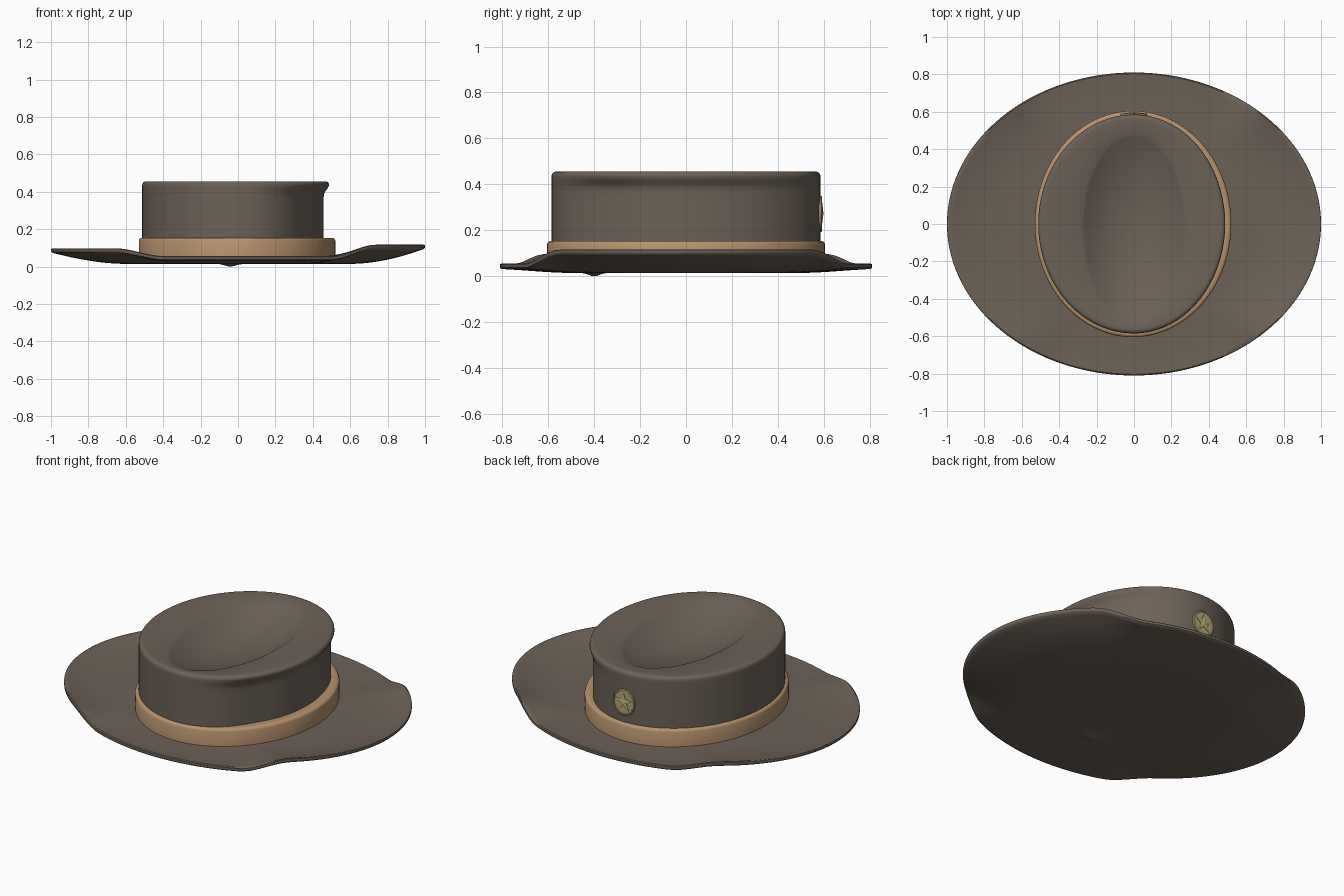
import bpy, bmesh
from math import sin, cos, pi, tau, radians, sqrt, exp

if "Cube" in bpy.data.objects:
    bpy.data.objects.remove(bpy.data.objects["Cube"])

N = 128


def material(name, rgb):
    m = bpy.data.materials.new(name)
    m.diffuse_color = (*rgb, 1)
    m.use_nodes = True
    m.node_tree.nodes["Principled BSDF"].inputs["Base Color"].default_value = m.diffuse_color
    return m


felt = material("felt", (0.15, 0.12, 0.095))
leather = material("leather", (0.48, 0.29, 0.15))
brass = material("brass", (0.45, 0.38, 0.17))


def smoothstep(a, b, v):
    t = min(max((v - a) / (b - a), 0), 1)
    return t * t * (3 - 2 * t)


def finish(name, bm, mat, angle=40):
    bmesh.ops.recalc_face_normals(bm, faces=bm.faces)
    me = bpy.data.meshes.new(name)
    bm.to_mesh(me)
    bm.free()
    ob = bpy.data.objects.new(name, me)
    bpy.context.collection.objects.link(ob)
    me.materials.append(mat)
    bpy.ops.object.select_all(action='DESELECT')
    ob.select_set(True)
    bpy.context.view_layer.objects.active = ob
    bpy.ops.object.shade_smooth_by_angle(angle=radians(angle))
    return ob


def loft(name, rings, mat, cap=True, closed=False):
    """Skin a list of functions angle -> (x, y, z)."""
    bm = bmesh.new()
    loops = [[bm.verts.new(f(tau * i / N)) for i in range(N)] for f in rings]
    pairs = list(zip(loops, loops[1:])) + ([(loops[-1], loops[0])] if closed else [])
    for a, b in pairs:
        for i in range(N):
            j = (i + 1) % N
            bm.faces.new((a[i], a[j], b[j], b[i]))
    if cap:
        bm.faces.new(loops[0])
        bm.faces.new(loops[-1])
    return finish(name, bm, mat)


# Brim: solid oval sheet, turned up at both sides
def brim_ring(r, side):
    def f(a):
        x, y = cos(a) * r, 0.81 * sin(a) * r
        ex = cos(a)
        edge = 0.045 + 0.063 * smoothstep(0.5, 0.74, ex) + 0.043 * smoothstep(0.4, 0.66, -ex)
        t = max((r - 0.6) / 0.4, 0)
        mid = 0.034 + (edge - 0.034) * t ** 2
        half = 0.012 + 0.007 * (1 - smoothstep(0.6, 0.95, r))
        z = mid + side * half
        # small pucker under the front
        if side < 0:
            z -= 0.016 * exp(-(((x + 0.04) / 0.04) ** 2 + ((y + 0.4) / 0.03) ** 2))
        return x, y, max(z, 0)
    return f


radii = [0.02 + 0.972 * i / 40 for i in range(41)]
loft("brim", [brim_ring(r, -1) for r in radii] + [brim_ring(0.999, -0.6), brim_ring(1, 0),
     brim_ring(0.999, 0.6)] + [brim_ring(r, 1) for r in reversed(radii)], felt)


# Crown: oval wall pushed in on the right, lip at top, scooped crease
def outline(a, z, inset):
    right = 0.458 + 0.03 * smoothstep(0.38, 0.44, z)
    rx = (right if cos(a) > 0 else 0.512) - inset
    dent = 1 - 0.035 * exp(-((((a + pi) % tau - pi) + 0.65) / 0.28) ** 2) * (1 - smoothstep(0.38, 0.44, z))
    return rx * cos(a) * dent, (0.585 - inset) * sin(a) * dent


def wall_ring(z, inset=0):
    return lambda a: (*outline(a, z, inset), z)


def crease_ring(k):
    return lambda a: (0.28 * k * cos(a), -0.02 + 0.51 * k * sin(a), 0.452 - 0.1 * (1 - k * k))


rings = [wall_ring(z) for z in (0.04, 0.15, 0.25, 0.34, 0.37, 0.39, 0.405, 0.42, 0.435)]
rings += [wall_ring(0.436 + 0.02 * sin(t * pi / 8), 0.02 * (1 - cos(t * pi / 8))) for t in range(1, 5)]
rings += [wall_ring(0.456, 0.03)]
rings += [crease_ring(1 - i / 20) for i in range(20)]
loft("crown", rings, felt)


# Hat band: rounded strap round the base of the crown
def band_ring(inset, z):
    return lambda a: (-0.005 + (0.525 - inset) * cos(a), (0.605 - inset) * sin(a), z)


loft("hat_band", [band_ring(*p) for p in ((0.075, 0.045), (0, 0.045), (0, 0.14), (0.004, 0.149),
     (0.012, 0.154), (0.03, 0.154), (0.075, 0.15))], leather, cap=False, closed=True)

# Badge: thin disc on the back of the crown with a raised star
BZ = 0.272
bm = bmesh.new()
loops = []
for r, y in ((0.078, 0.565), (0.078, 0.588), (0.074, 0.592), (0.068, 0.592), (0.066, 0.589)):
    loops.append([bm.verts.new((r * 0.92 * cos(tau * i / 48), y, BZ + r * sin(tau * i / 48))) for i in range(48)])
for a, b in zip(loops, loops[1:]):
    for i in range(48):
        j = (i + 1) % 48
        bm.faces.new((a[i], a[j], b[j], b[i]))
bm.faces.new(loops[0])
bm.faces.new(loops[-1])
finish("badge", bm, brass)

bm = bmesh.new()
star = []
for y in (0.587, 0.592):
    star.append([bm.verts.new(((0.056, 0.024)[i % 2] * sin(i * pi / 5), y,
                               BZ + (0.056, 0.024)[i % 2] * cos(i * pi / 5))) for i in range(10)])
peak = bm.verts.new((0, 0.598, BZ))
for i in range(10):
    j = (i + 1) % 10
    bm.faces.new((star[0][i], star[0][j], star[1][j], star[1][i]))
    bm.faces.new((star[1][i], star[1][j], peak))
bm.faces.new(star[0])
finish("badge_star", bm, brass, 10)
